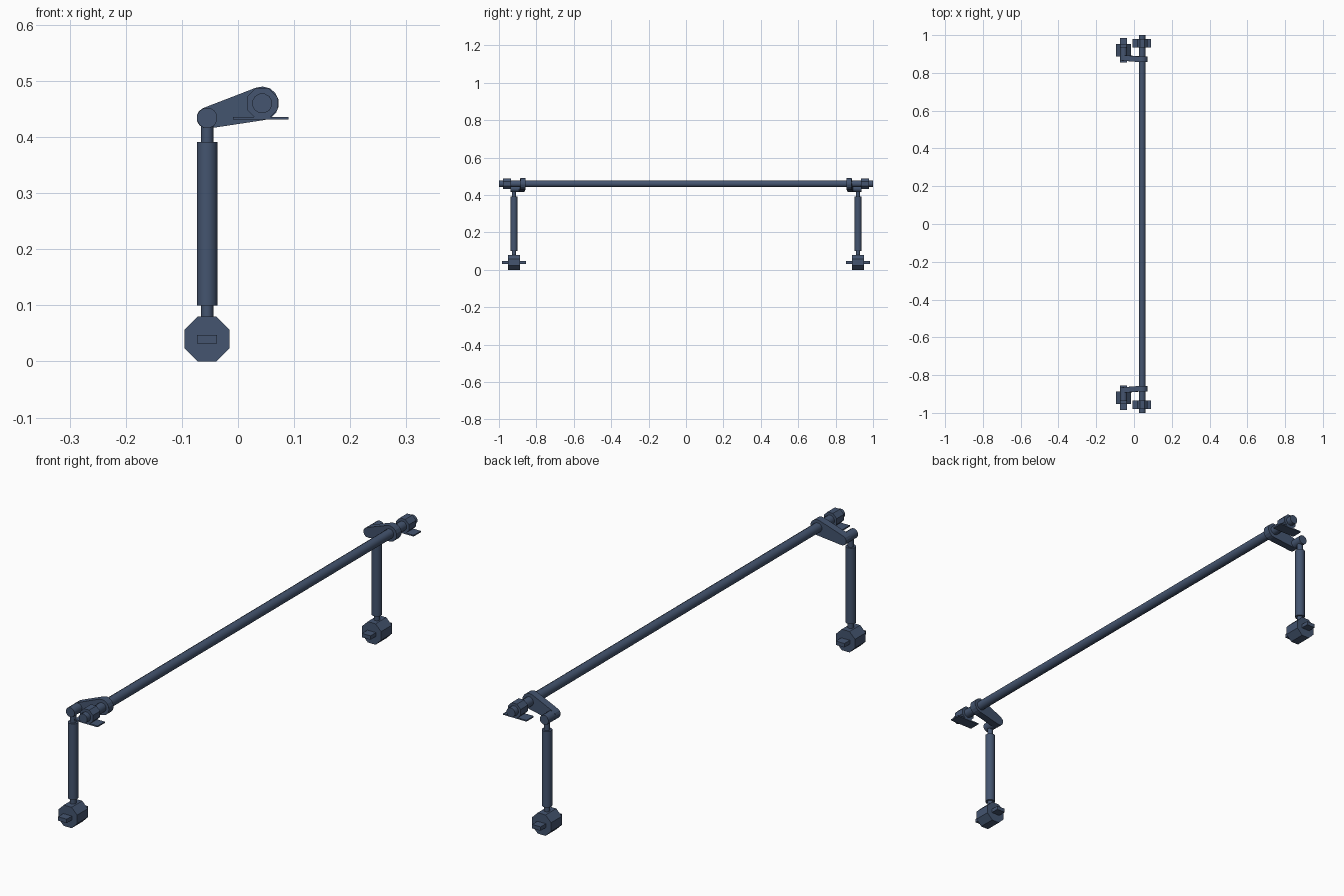
import bpy, bmesh, math
from mathutils import Matrix, Vector

if "Cube" in bpy.data.objects:
    bpy.data.objects.remove(bpy.data.objects["Cube"])

steel = bpy.data.materials.new("blue_grey_steel")
steel.diffuse_color = (0.058, 0.09, 0.16, 1)
steel.use_nodes = True
steel.node_tree.nodes["Principled BSDF"].inputs["Base Color"].default_value = steel.diffuse_color

BAR = Vector((0.043, 0, 0.46))     # bar axis
LINK_X, LINK_Y, JOINT_Z = -0.055, 0.92, 0.434


def finish(name, bm, smooth=False):
    bmesh.ops.recalc_face_normals(bm, faces=bm.faces)
    me = bpy.data.meshes.new(name)
    bm.to_mesh(me)
    bm.free()
    me.materials.append(steel)
    for p in me.polygons:
        p.use_smooth = smooth and len(p.vertices) == 4
    ob = bpy.data.objects.new(name, me)
    bpy.context.collection.objects.link(ob)
    return ob


def rod(name, a, b, r, sides=12, smooth=False):
    """Cylinder from a to b, a flat side facing up for rods along y."""
    a, b = Vector(a), Vector(b)
    d = b - a
    bm = bmesh.new()
    m = Matrix.Translation((a + b) / 2) @ d.to_track_quat('Z', 'Y').to_matrix().to_4x4() \
        @ Matrix.Rotation(math.pi / sides, 4, 'Z')
    bmesh.ops.create_cone(bm, cap_ends=True, segments=sides, radius1=r, radius2=r,
                          depth=d.length, matrix=m)
    return finish(name, bm, smooth)


def box(name, lo, hi):
    lo, hi = Vector(lo), Vector(hi)
    bm = bmesh.new()
    bmesh.ops.create_cube(bm, size=1, matrix=Matrix.Translation((lo + hi) / 2)
                          @ Matrix.Diagonal((*(hi - lo), 1)))
    return finish(name, bm)


def arm(name, s):
    """Tapered lever: two round ends joined, dipping outward at the joint end."""
    c0, r0 = Vector((LINK_X, JOINT_Z)), 0.019
    c1, r1 = Vector((BAR.x, BAR.z)), 0.03
    axis = c1 - c0
    ang = math.atan2(axis.y, axis.x)
    spread = math.acos((r0 - r1) / axis.length)
    pts = []
    for i in range(7):
        t = ang + spread + (2 * math.pi - 2 * spread) * i / 6
        pts.append((c0 + r0 * Vector((math.cos(t), math.sin(t))), 0.008))
    for i in range(9):
        t = ang - spread + 2 * spread * i / 8
        pts.append((c1 + r1 * Vector((math.cos(t), math.sin(t))), 0.0))
    bm = bmesh.new()
    inner = [bm.verts.new((p.x, s * (0.857 + o), p.y)) for p, o in pts]
    outer = [bm.verts.new((p.x, s * (0.886 + o), p.y)) for p, o in pts]
    bm.faces.new(inner)
    bm.faces.new(outer)
    n = len(pts)
    for i in range(n):
        j = (i + 1) % n
        bm.faces.new((inner[i], inner[j], outer[j], outer[i]))
    return finish(name, bm)


# main torsion bar
rod("torsion_bar", (BAR.x, -1, BAR.z), (BAR.x, 1, BAR.z), 0.018, 12, True)

for s, side in ((-1, "front"), (1, "back")):
    # lever arm and its joint
    arm(side + "_lever_arm", s)
    rod(side + "_upper_joint", (LINK_X, s * 0.88, JOINT_Z), (LINK_X, s * 0.938, JOINT_Z),
        0.0185, 12, True)
    # drop link: thin rod with a thick sleeve
    rod(side + "_link_rod", (LINK_X, s * LINK_Y, 0.06), (LINK_X, s * LINK_Y, 0.43), 0.011, 10, True)
    rod(side + "_link_sleeve", (LINK_X, s * LINK_Y, 0.1), (LINK_X, s * LINK_Y, 0.391),
        0.0187, 12, True)
    # lower octagonal bush with its flat pin
    rod(side + "_lower_bush", (LINK_X, s * 0.888, 0.04), (LINK_X, s * 0.953, 0.04),
        0.04 / math.cos(math.pi / 8), 8)
    box(side + "_lower_pin", (LINK_X - 0.018, s * 0.92 - 0.065, 0.032),
        (LINK_X + 0.018, s * 0.92 + 0.065, 0.047))
    # bar bushing on its mounting plate
    rod(side + "_bar_bushing", (BAR.x, s * 0.935, BAR.z), (BAR.x, s * 0.979, BAR.z), 0.0295, 8)
    box(side + "_mount_plate", (-0.009, s * 0.957 - 0.022, 0.431), (0.09, s * 0.957 + 0.022, 0.436))
